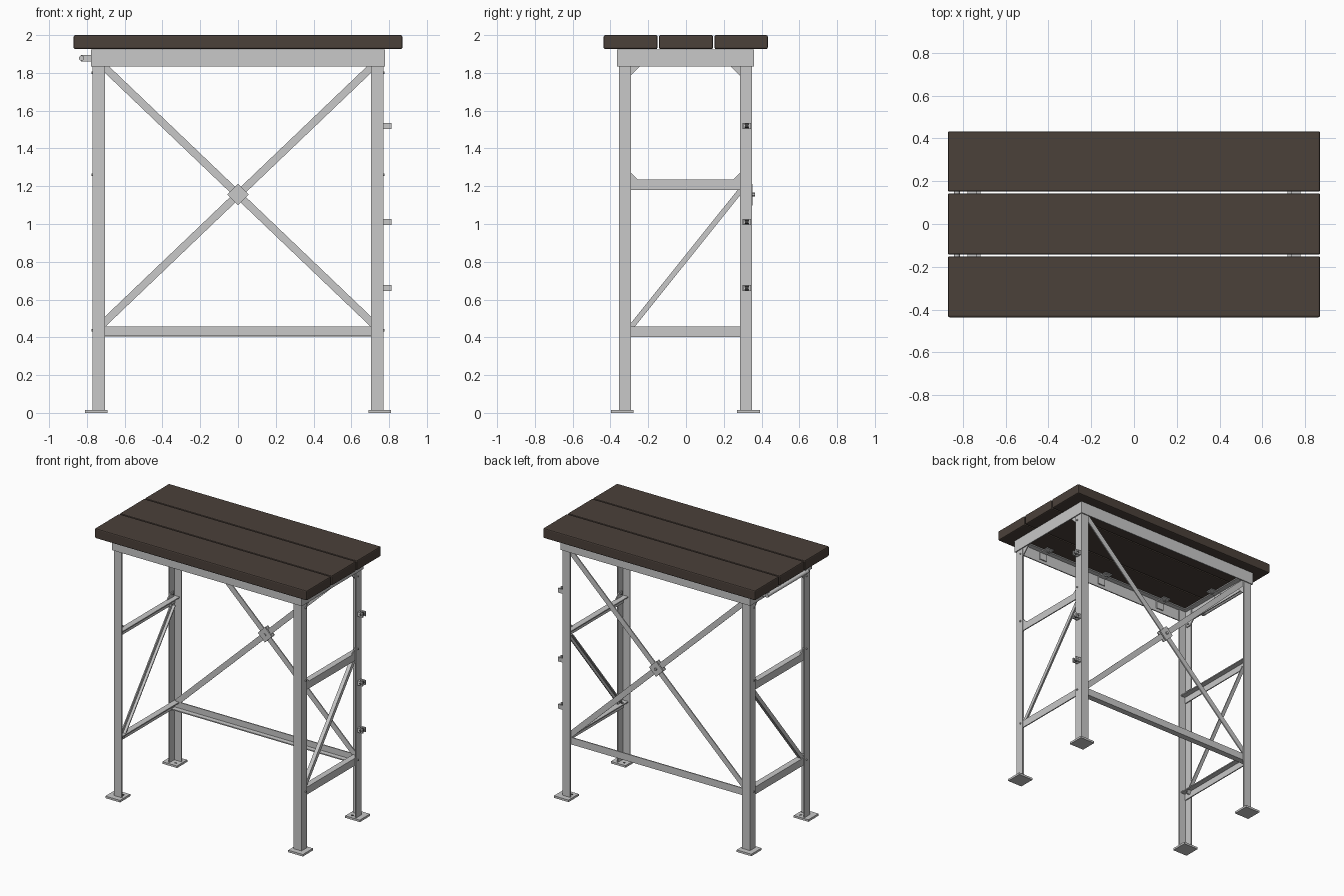
import bpy, bmesh
from mathutils import Vector, Matrix

old = bpy.data.objects.get("Cube")
if old:
    bpy.data.objects.remove(old, do_unlink=True)


def material(name, rgb):
    m = bpy.data.materials.new(name)
    m.use_nodes = True
    m.diffuse_color = (*rgb, 1)
    m.node_tree.nodes["Principled BSDF"].inputs["Base Color"].default_value = (*rgb, 1)
    return m


STEEL = material("galvanised steel", (0.58, 0.58, 0.58))
WOOD = material("dark brown wood", (0.07, 0.052, 0.042))
DARK = material("dark hole", (0.05, 0.05, 0.05))
SHIFT = Vector((0, -0.003, 0))
T = 0.008  # sheet thickness
SIDES = ((1, "left"), (-1, "right"))
ENDS = ((-1, "front"), (1, "back"))


def finish(name, bm, mat):
    bmesh.ops.recalc_face_normals(bm, faces=bm.faces)
    bmesh.ops.translate(bm, verts=bm.verts, vec=SHIFT)
    mesh = bpy.data.meshes.new(name)
    bm.to_mesh(mesh)
    bm.free()
    mesh.materials.append(mat)
    ob = bpy.data.objects.new(name, mesh)
    bpy.context.collection.objects.link(ob)
    return ob


def prism(name, outline, along, mat=STEEL):
    """Extrude a closed outline of 3D points along a vector."""
    bm = bmesh.new()
    face = bm.faces.new([bm.verts.new(p) for p in outline])
    ext = bmesh.ops.extrude_face_region(bm, geom=[face])
    verts = [v for v in ext["geom"] if isinstance(v, bmesh.types.BMVert)]
    bmesh.ops.translate(bm, verts=verts, vec=Vector(along))
    return finish(name, bm, mat)


def box(name, lo, hi, mat=STEEL):
    x0, y0, z0 = lo
    x1, y1, z1 = hi
    return prism(name, [(x0, y0, z0), (x1, y0, z0), (x1, y1, z0), (x0, y1, z0)],
                 (0, 0, z1 - z0), mat)


def angle_bar(name, a, b, u, v, wu, wv):
    """L-section bar from a to b, flanges running along u and v."""
    a, b, u, v = map(Vector, (a, b, u, v))
    section = [(0, 0), (wu, 0), (wu, T), (T, T), (T, wv), (0, wv)]
    return prism(name, [a + u * p + v * q for p, q in section], b - a)


def flat_bar(name, a, b, width, normal):
    """Flat strip from a to b, its thickness along normal."""
    a, b, n = Vector(a), Vector(b), Vector(normal)
    side = (b - a).cross(n).normalized() * width / 2
    return prism(name, [a - side, a + side, b + side, b - side], n * T)


def rod(name, a, b, radius, sides=6, mat=STEEL):
    a, b = Vector(a), Vector(b)
    d = b - a
    bm = bmesh.new()
    bmesh.ops.create_cone(bm, cap_ends=True, segments=sides, radius1=radius, radius2=radius,
                          depth=d.length, matrix=Matrix.Translation((a + b) / 2)
                          @ d.to_track_quat("Z", "Y").to_matrix().to_4x4())
    return finish(name, bm, mat)


# Three top planks with eased edges
for i, (y0, y1) in enumerate(((-0.433, -0.148), (-0.14, 0.146), (0.154, 0.436))):
    plank = box(f"top_plank_{i + 1}", (-0.87, y0, 1.926), (0.87, y1, 2.0), WOOD)
    bev = plank.modifiers.new("eased edges", "BEVEL")
    bev.width = 0.008
    bev.segments = 2

# Legs and foot plates
for sx, side in SIDES:
    for sy, end in ENDS:
        tag = f"{end}_{side}"
        angle_bar(f"leg_{tag}", (sx * 0.77, sy * 0.353, 0.014), (sx * 0.77, sy * 0.353, 1.917),
                  (-sx, 0, 0), (0, -sy, 0), 0.065, 0.065)
        cx, cy = sx * 0.75, sy * 0.334
        box(f"foot_plate_{tag}", (cx - 0.06, cy - 0.06, 0), (cx + 0.06, cy + 0.06, 0.015))
        hx, hy = sx * 0.725, sy * 0.308
        rod(f"foot_hole_{tag}", (hx, hy, 0.012), (hx, hy, 0.016), 0.01, 12, DARK)

# Upper frame of angle bars
for sy, end in ENDS:
    angle_bar(f"frame_{end}", (-0.778, sy * 0.362, 1.925), (0.778, sy * 0.362, 1.925),
              (0, 0, -1), (0, -sy, 0), 0.09, 0.045)
for sx, side in SIDES:
    angle_bar(f"frame_{side}", (sx * 0.778, -0.362, 1.925), (sx * 0.778, 0.362, 1.925),
              (0, 0, -1), (-sx, 0, 0), 0.09, 0.045)


def top_bracket(name, spot, inward):
    """Small angle tab with a screw, holding the planks to the frame."""
    p, n = Vector(spot), Vector(inward)
    across = Vector((-n.y, n.x, 0))
    angle_bar(name, p - across * 0.03, p + across * 0.03, (0, 0, -1), n, 0.06, 0.085)
    c = p + n * 0.055
    rod(name + "_screw", c - Vector((0, 0, 0.015)), c, 0.012, 6, STEEL)


for sy, end in ENDS:
    for i, x in enumerate((-0.53, 0, 0.53)):
        top_bracket(f"top_bracket_{end}_{i + 1}", (x, sy * 0.353, 1.916), (0, -sy, 0))
for sx, side in SIDES:
    top_bracket(f"top_bracket_{side}", (sx * 0.769, 0, 1.916), (-sx, 0, 0))

# Side ladders: cross bars, diagonal, gussets, bolts
for sx, side in SIDES:
    x = sx * 0.762
    for level, z in (("middle", 1.235), ("lower", 0.457)):
        angle_bar(f"{level}_bar_{side}", (x, -0.344, z), (x, 0.344, z),
                  (0, 0, -1), (-sx, 0, 0), 0.055, 0.045)
    along = Vector((0, 0.605, 0.755)).normalized()
    normal = along.cross(Vector((sx, 0, 0)))
    start = Vector((x - sx * T, -0.303, 0.435)) - normal * 0.014
    angle_bar(f"side_diagonal_{side}", start, start + along * 0.965,
              normal, (-sx, 0, 0), 0.028, 0.028)
    for sy, end in ENDS:
        for level, z, dz, size in (("upper", 1.845, -1, 0.06), ("middle", 1.235, 1, 0.037)):
            y = sy * 0.29
            prism(f"{level}_gusset_{end}_{side}",
                  [(x, y + sy * 0.04, z), (x, y - sy * size, z), (x, y, z + dz * size),
                   (x, y + sy * 0.04, z + dz * size)], (-sx * T, 0, 0))
        for z in (1.8, 1.26, 0.437):
            rod(f"leg_bolt_{end}_{side}", (sx * 0.745, sy * 0.307, z),
                (sx * 0.776, sy * 0.307, z), 0.007)

# Back stretcher and cross brace
angle_bar("back_stretcher", (-0.76, 0.344, 0.405), (0.76, 0.344, 0.405),
          (0, 0, 1), (0, -1, 0), 0.052, 0.045)
for sx, side in SIDES:
    y = 0.344 if sx > 0 else 0.335
    flat_bar(f"cross_brace_{side}", (-sx * 0.735, y, 0.453), (sx * 0.735, y, 1.857),
             0.04, (0, -1, 0))
for name, y in (("outer", 0.355), ("inner", 0.327)):
    prism(f"cross_plate_{name}", [(0.057, y, 1.156), (0, y, 1.213), (-0.057, y, 1.156),
                                  (0, y, 1.099)], (0, -0.01, 0))
rod("cross_bolt", (0, 0.31, 1.156), (0, 0.367, 1.156), 0.01)

# Hooks on the back left leg
for z in (1.52, 1.01, 0.66):
    box("hook_base", (0.77, 0.302, z - 0.016), (0.778, 0.348, z + 0.016))
    for y in (0.304, 0.334):
        box("hook_lug", (0.778, y, z - 0.016), (0.812, y + 0.012, z + 0.016))
    rod("hook_pin", (0.794, 0.304, z), (0.794, 0.346, z), 0.011, 12, DARK)

# Rail on the right end of the frame
rod("rail", (-0.828, -0.24, 1.878), (-0.828, 0.24, 1.878), 0.014, 16)
for y in (-0.22, 0.22):
    box("rail_bracket", (-0.83, y - 0.012, 1.86), (-0.778, y + 0.012, 1.896))

# Smooth the round rail only
bpy.ops.object.select_all(action="DESELECT")
rail = bpy.data.objects["rail"]
rail.select_set(True)
bpy.context.view_layer.objects.active = rail
bpy.ops.object.shade_smooth_by_angle()
